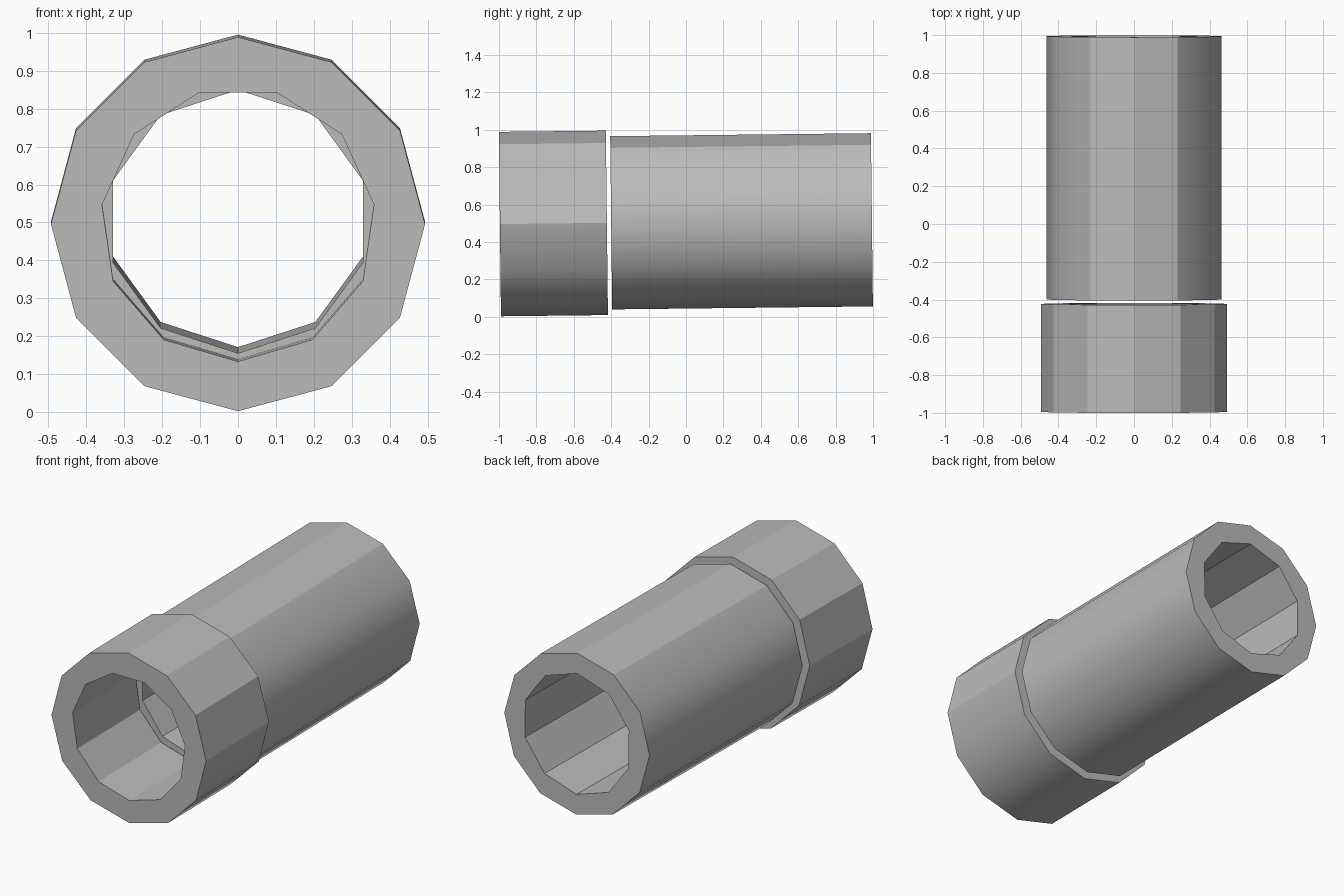
import bpy, bmesh, math
from mathutils import Matrix

default = bpy.data.objects.get("Cube")
if default:
    bpy.data.objects.remove(default)

TILT = 0.0115      # slight upward pitch towards the back
AXIS_Z = 0.507     # axis height at the middle

grey = bpy.data.materials.new("plain grey")
grey.use_nodes = True
colour = (0.5, 0.5, 0.5, 1)
grey.diffuse_color = colour
grey.node_tree.nodes["Principled BSDF"].inputs["Base Color"].default_value = colour


def ring(bm, sides, radius, y):
    """Polygon of vertices around the y axis, first corner at the bottom."""
    turns = [2 * math.pi * i / sides for i in range(sides)]
    return [bm.verts.new((radius * math.sin(a), y, -radius * math.cos(a))) for a in turns]


def loop_edges(bm, verts):
    return [bm.edges.new((v, verts[i - 1])) for i, v in enumerate(verts)]


def pipe(name, y0, y1, outer_radius, bore_radius, bore_sides, crease_height):
    """Hollow pipe: twelve-sided outside, a coarser bore, flat ring ends."""
    bm = bmesh.new()
    ends = []
    for y in (y0, y1):
        outer = ring(bm, 12, outer_radius, y)
        bore = ring(bm, bore_sides, bore_radius, y)
        ends.append((outer, bore))
        edges = loop_edges(bm, outer) + loop_edges(bm, bore)
        bmesh.ops.triangle_fill(bm, edges=edges, use_beauty=True)

    # Outer and inner walls
    for wall in (0, 1):
        near, far = ends[0][wall], ends[1][wall]
        for i in range(len(near)):
            face = bm.faces.new((near[i - 1], near[i], far[i], far[i - 1]))
            face.smooth = wall == 0
    bmesh.ops.recalc_face_normals(bm, faces=bm.faces)

    # Rims stay sharp, and so do the long outer edges above the crease height
    for edge in bm.edges:
        mid = (edge.verts[0].co + edge.verts[1].co) / 2
        along = abs(edge.verts[0].co.y - edge.verts[1].co.y) > 0.1
        edge.smooth = along and mid.z < crease_height

    pitch = Matrix.Translation((0, 0, AXIS_Z)) @ Matrix.Rotation(TILT, 4, 'X')
    bm.transform(pitch)
    mesh = bpy.data.meshes.new(name)
    bm.to_mesh(mesh)
    bm.free()
    mesh.materials.append(grey)
    obj = bpy.data.objects.new(name, mesh)
    bpy.context.collection.objects.link(obj)
    return obj


# Wide collar at the front, longer slim pipe behind it across a small gap
pipe("front_collar", -0.995, -0.423, 0.493, 0.362, 11, -0.05)
pipe("rear_pipe", -0.400, 0.994, 0.463, 0.347, 10, 0.35)
